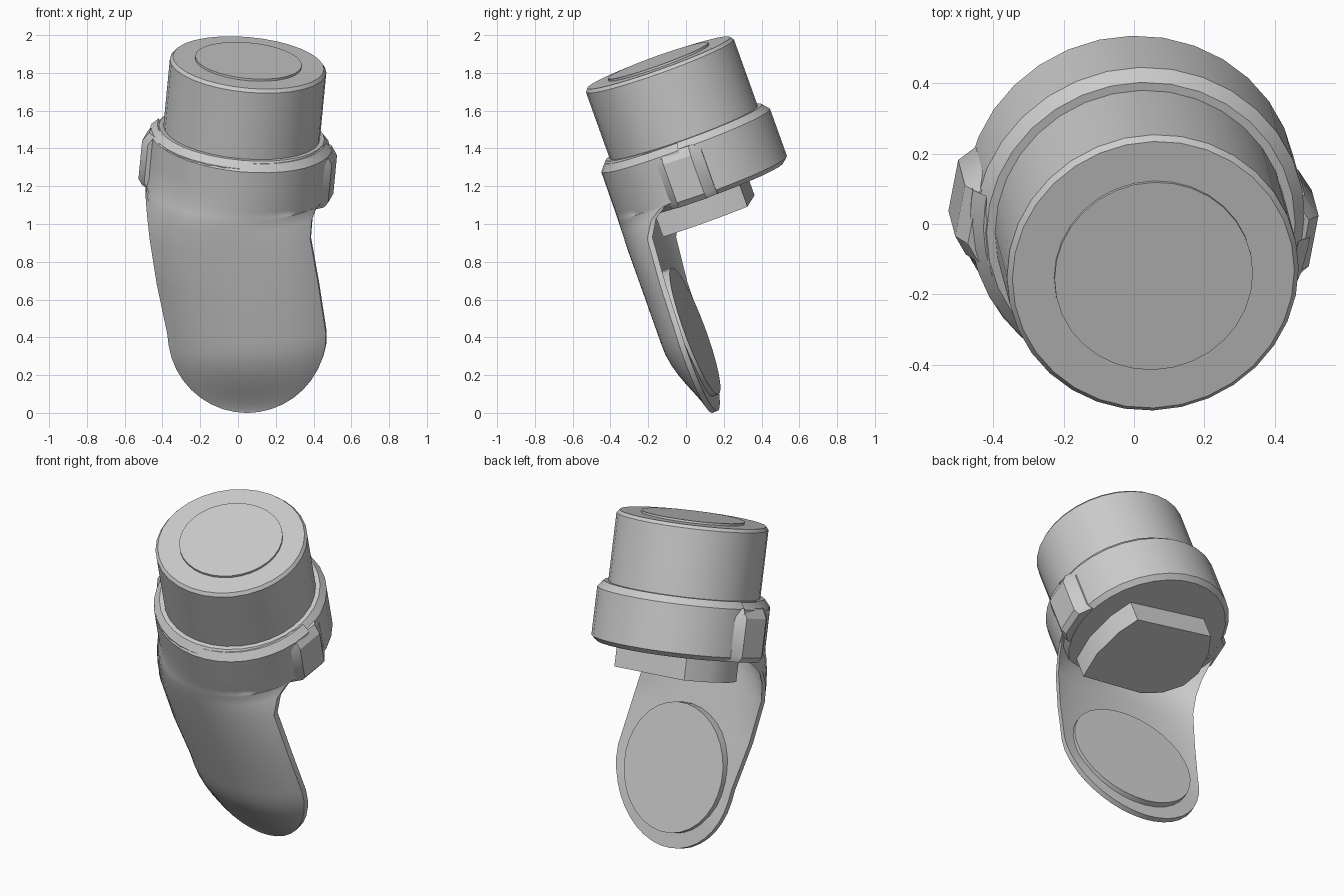
import bpy, bmesh, math
from mathutils import Vector

if "Cube" in bpy.data.objects:
    bpy.data.objects.remove(bpy.data.objects["Cube"])

V = Vector
W = V((.09, -.336, .937)).normalized()            # main cylinder axis
TOP = V((.055, -.144, 1.854))                     # centre of the cap top
X = (V((1, 0, 0)) - W * W.x).normalized()
Y = W.cross(X)
N = V((.155, .93, .345)).normalized()             # strap inward normal
E = V((.985, -.14, -.145)); E = (E - W * E.dot(W)).normalized()


def finish(name, bm, angle=30):
    bmesh.ops.remove_doubles(bm, verts=bm.verts, dist=1e-5)
    bmesh.ops.recalc_face_normals(bm, faces=bm.faces)
    me = bpy.data.meshes.new(name)
    bm.to_mesh(me)
    bm.free()
    ob = bpy.data.objects.new(name, me)
    bpy.context.collection.objects.link(ob)
    bpy.ops.object.select_all(action='DESELECT')
    ob.select_set(True)
    bpy.context.view_layer.objects.active = ob
    bpy.ops.object.shade_smooth_by_angle(angle=math.radians(angle))
    return ob


def loft(name, rings, angle=30):
    bm = bmesh.new()
    rows = [[bm.verts.new(p) for p in r] for r in rings]
    n = len(rows[0])
    for a, b in zip(rows, rows[1:]):
        for i in range(n):
            j = (i + 1) % n
            bm.faces.new((a[i], a[j], b[j], b[i]))
    bm.faces.new(rows[0])
    bm.faces.new(rows[-1])
    return finish(name, bm, angle)


def lathe(name, centre, x, y, axis, profile, n=32):
    loft(name, [[centre + axis * h + (x * math.cos(k * math.tau / n) + y * math.sin(k * math.tau / n)) * r
                 for k in range(n)] for r, h in profile])


# Cap cylinder with raised disc, and the collar ring
lathe("cap", TOP, X, Y, W, [(.416, -.5), (.416, -.018), (.402, 0)])
lathe("cap_disc", TOP, X, Y, W, [(.283, -.02), (.283, .012)])
lathe("collar", TOP, X, Y, W, [(.445, -.722), (.472, -.697), (.472, -.43), (.44, -.393), (.40, -.393)])

# Shallow tapered side lugs on the collar
T = E.cross(W)
for side, shift, name in ((1, -.01, "right_lug"), (-1, .05, "left_lug")):
    rings = []
    for h, out in ((-.72, .485), (-.69, .507), (-.475, .507), (-.425, .475)):
        c = TOP + W * h + T * shift
        rings.append([c + E * side * r + T * w for r, w in
                      ((.40, -.13), (out - .05, -.13), (out, -.075), (out, .08), (out - .04, .13), (.40, .13))])
    loft(name, rings)

# Plug under the collar: rounded outline with two flats
outline = [(.27, .185), (.31, .06), (.32, -.12), (.28, -.29), (-.12, -.27),
           (-.24, -.22), (-.32, -.13), (-.34, -.02), (-.30, .12), (-.22, .24)]
loft("plug", [[TOP + W * h + X * a + Y * b for a, b in outline] for h in (-.855, -.70)])

# Curved strap: rows of (left edge, right edge, sag, arc half-angle)
rows = []
for h, half, sag in ((-.394, .452, .447), (-.431, .488, .48), (-.55, .488, .481), (-.655, .487, .482)):
    c = TOP + W * h                               # front half of the collar
    rows.append((c - E * half, c + E * half, sag, 89))
edges = [((-.49, .10, 1.235), (.468, -.01, 1.135), 86),
         ((-.49, .04, 1.19), (.447, -.07, 1.115), 80),
         ((-.488, -.03, 1.12), (.415, -.135, 1.085), 70),
         ((-.48, -.07, 1.03), (.39, -.185, 1.02), 62),
         ((-.468, -.08, .92), (.382, -.205, .92), 58),
         ((-.43, -.02, .68), (.425, -.138, .68), 56),
         ((-.375, .07, .42), (.465, -.055, .42), 55)]
for l, r, ang in edges:
    l, r = V(l), V(r)
    mid = (l + r) / 2
    rows.append((l, r, .94 * mid.y + .337 * mid.z - .005, ang))
end_sag = rows[-1][2]
for k in range(1, 11):                            # rounded lower end
    p = math.radians(9 * k - (1.5 if k == 10 else 0))
    h, z = .42 * math.cos(p), .42 - .42 * math.sin(p)
    y = .007 + .31 * (.42 - z)
    rows.append((V((.048 - h, y + .15 * h, z)), V((.048 + h, y - .15 * h, z)), end_sag * math.cos(p) ** 3, 55))


def arc(l, r, sag, ang, n=20):
    a, pts = math.radians(ang), []
    for k in range(n + 1):
        q = a * (2 * k / n - 1)
        pts.append((l + r) / 2 + (r - l) / 2 * math.sin(q) / math.sin(a)
                   - N * sag * (math.cos(q) - math.cos(a)) / (1 - math.cos(a)))
    return pts


rings = []
for l, r, sag, ang in rows:
    d = N * .03
    inner = arc(l + d, r + d, max(0, sag - .11), ang)
    rings.append(arc(l, r, sag, ang) + inner[::-1])
loft("strap", rings, 35)

# Round pad on the inside of the strap
px = (V((1, 0, 0)) - N * N.x).normalized()
lathe("pad", V((.05, .048, .434)), px, N.cross(px), N, [(.358, -.05), (.358, 0)])
